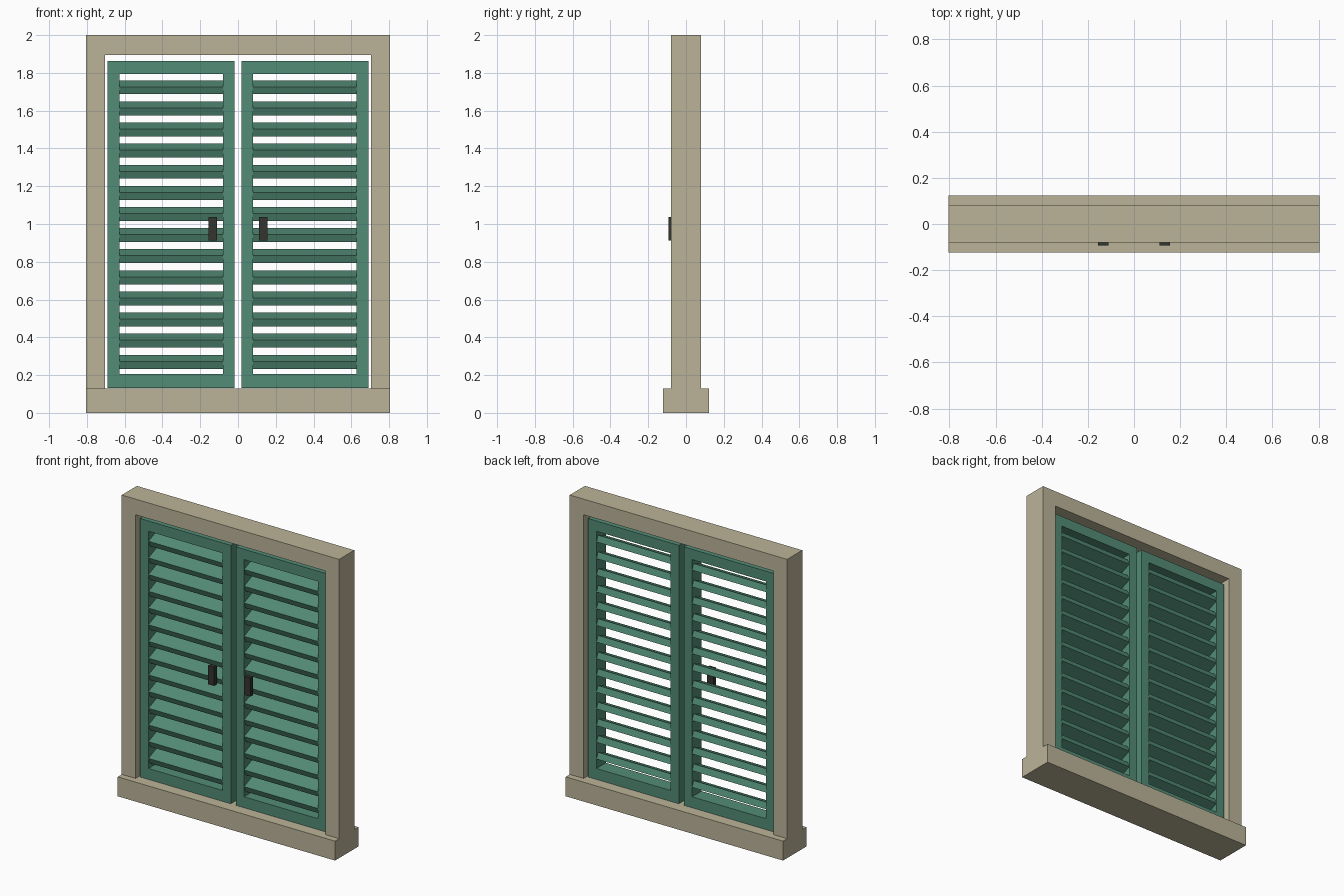
import bpy, math

if "Cube" in bpy.data.objects:
    bpy.data.objects.remove(bpy.data.objects["Cube"])


def material(name, rgb):
    m = bpy.data.materials.new(name)
    m.diffuse_color = (*rgb, 1)
    m.use_nodes = True
    m.node_tree.nodes["Principled BSDF"].inputs["Base Color"].default_value = m.diffuse_color
    return m


STONE = material("beige_stone", (0.50, 0.455, 0.315))
GREEN = material("green_paint", (0.085, 0.262, 0.182))
IRON = material("dark_iron", (0.033, 0.033, 0.030))


def box(name, x, y, z, mat, tilt=0.0):
    """Box from (min, max) ranges, optionally tilted about its own x axis."""
    bpy.ops.mesh.primitive_cube_add(size=1)
    ob = bpy.context.object
    ob.name = name
    ob.location = [(r[0] + r[1]) / 2 for r in (x, y, z)]
    ob.scale = [r[1] - r[0] for r in (x, y, z)]
    ob.rotation_euler.x = tilt
    ob.data.materials.append(mat)
    return ob


# Stone surround
box("sill", (-0.805, 0.805), (-0.123, 0.123), (0, 0.13), STONE)
box("lintel", (-0.703, 0.703), (-0.08, 0.08), (1.895, 2.0), STONE)

D = (-0.05, 0.05)          # shutter depth
BOTTOM, TOP = 0.132, 1.862
SLATS = 14
SLAT_W, SLAT_T = 0.09, 0.0425

for side, s in (("left", -1), ("right", 1)):
    def span(a, b):
        return tuple(sorted((s * a, s * b)))

    box(f"{side}_jamb", span(0.703, 0.805), (-0.08, 0.08), (0.13, 2.0), STONE)

    # Shutter leaf frame
    box(f"{side}_inner_stile", span(0.0185, 0.08), D, (BOTTOM, TOP), GREEN)
    box(f"{side}_outer_stile", span(0.628, 0.69), D, (BOTTOM, TOP), GREEN)
    box(f"{side}_top_rail", span(0.08, 0.628), D, (1.793, TOP), GREEN)
    box(f"{side}_bottom_rail", span(0.08, 0.628), D, (BOTTOM, 0.205), GREEN)

    # Louvre slats, sloping down towards the front
    for i in range(SLATS):
        z = 0.2705 + i * (1.724 - 0.2705) / (SLATS - 1)
        box(f"{side}_slat_{i + 1}", span(0.08, 0.628),
            (-SLAT_W / 2, SLAT_W / 2), (z - SLAT_T / 2, z + SLAT_T / 2),
            GREEN, math.radians(22.5))

    # Pull handle
    box(f"{side}_handle", span(0.111, 0.157), (-0.093, -0.066), (0.912, 1.037), IRON)
